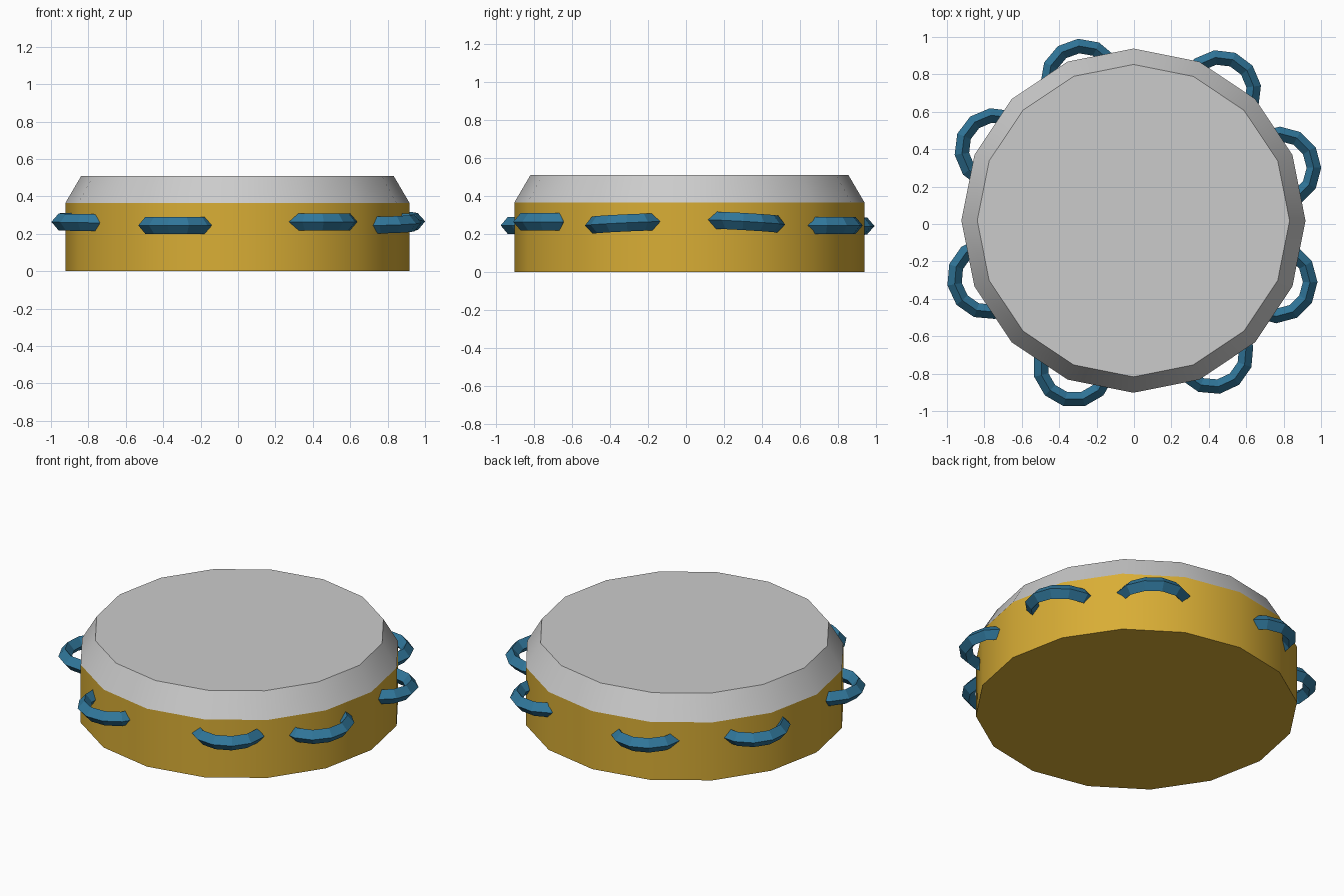
import bpy, bmesh, math
from mathutils import Vector, Matrix

if "Cube" in bpy.data.objects:
    bpy.data.objects.remove(bpy.data.objects["Cube"])

CX, CY, N = -0.003, 0.018, 16


def material(name, rgb):
    m = bpy.data.materials.new(name)
    m.diffuse_color = (*rgb, 1)
    m.use_nodes = True
    m.node_tree.nodes["Principled BSDF"].inputs["Base Color"].default_value = m.diffuse_color
    return m


gold = material("gold", (0.69, 0.42, 0.036))
grey = material("light grey", (0.60, 0.60, 0.60))
blue = material("blue", (0.030, 0.185, 0.33))


def add_object(name, bm, mats):
    bmesh.ops.recalc_face_normals(bm, faces=bm.faces)
    me = bpy.data.meshes.new(name)
    bm.to_mesh(me)
    bm.free()
    for m in mats:
        me.materials.append(m)
    ob = bpy.data.objects.new(name, me)
    bpy.context.collection.objects.link(ob)
    return ob


# Drum: straight gold shell and tapered grey skin
bm = bmesh.new()
levels = [(0.92, 0.0), (0.92, 0.365), (0.835, 0.51)]
rings = [[bm.verts.new((CX + r * math.cos(2 * math.pi * i / N),
                        CY + r * math.sin(2 * math.pi * i / N), z))
          for i in range(N)] for r, z in levels]
bm.faces.new(rings[0])
bm.faces.new(rings[2])
for a, b in zip(rings, rings[1:]):
    for i in range(N):
        j = (i + 1) % N
        bm.faces.new((a[i], a[j], b[j], b[i]))
for f in bm.faces:
    f.material_index = 1 if f.calc_center_median().z > 0.37 else 0
    f.smooth = len(f.verts) == 4
for e in bm.edges:
    if abs(e.verts[0].co.z - e.verts[1].co.z) < 1e-4:
        e.smooth = False
add_object("drum", bm, [gold, grey])

# Jingle rings around the shell: x, y, z, sideways tilt, rotation
R, TUBE_R, TUBE_Z, SEG = 0.182, 0.039, 0.045, 12
jingles = [
    (-0.28, 0.77, 0.243, 0.02, 5),
    (-0.74, 0.40, 0.262, 0.03, 8),
    (-0.78, -0.29, 0.263, -0.02, 10),
    (-0.32, -0.76, 0.245, 0.00, 15),
    (0.42, -0.69, 0.264, 0.00, 10),
    (0.76, -0.31, 0.255, 0.05, 0),
    (0.78, 0.30, 0.262, -0.06, 0),
    (0.46, 0.71, 0.245, 0.00, 8),
]
for k, (x, y, z, tilt, turn) in enumerate(jingles):
    bm = bmesh.new()
    loops = []
    for i in range(SEG):
        a = 2 * math.pi * i / SEG
        loops.append([bm.verts.new(((R + dr) * math.cos(a), (R + dr) * math.sin(a), dz))
                      for dr, dz in ((TUBE_R, 0), (0, TUBE_Z), (-TUBE_R, 0), (0, -TUBE_Z))])
    for i in range(SEG):
        a, b = loops[i], loops[(i + 1) % SEG]
        for j in range(4):
            m = (j + 1) % 4
            bm.faces.new((a[j], b[j], b[m], a[m]))
    ang = math.atan2(y - CY, x - CX)
    radial = Vector((math.cos(ang), math.sin(ang), 0))
    mat = (Matrix.Translation((x, y, z)) @ Matrix.Rotation(tilt, 4, radial)
           @ Matrix.Rotation(math.radians(turn), 4, 'Z'))
    bmesh.ops.transform(bm, matrix=mat, verts=bm.verts)
    add_object(f"jingle_ring_{k + 1}", bm, [blue])
